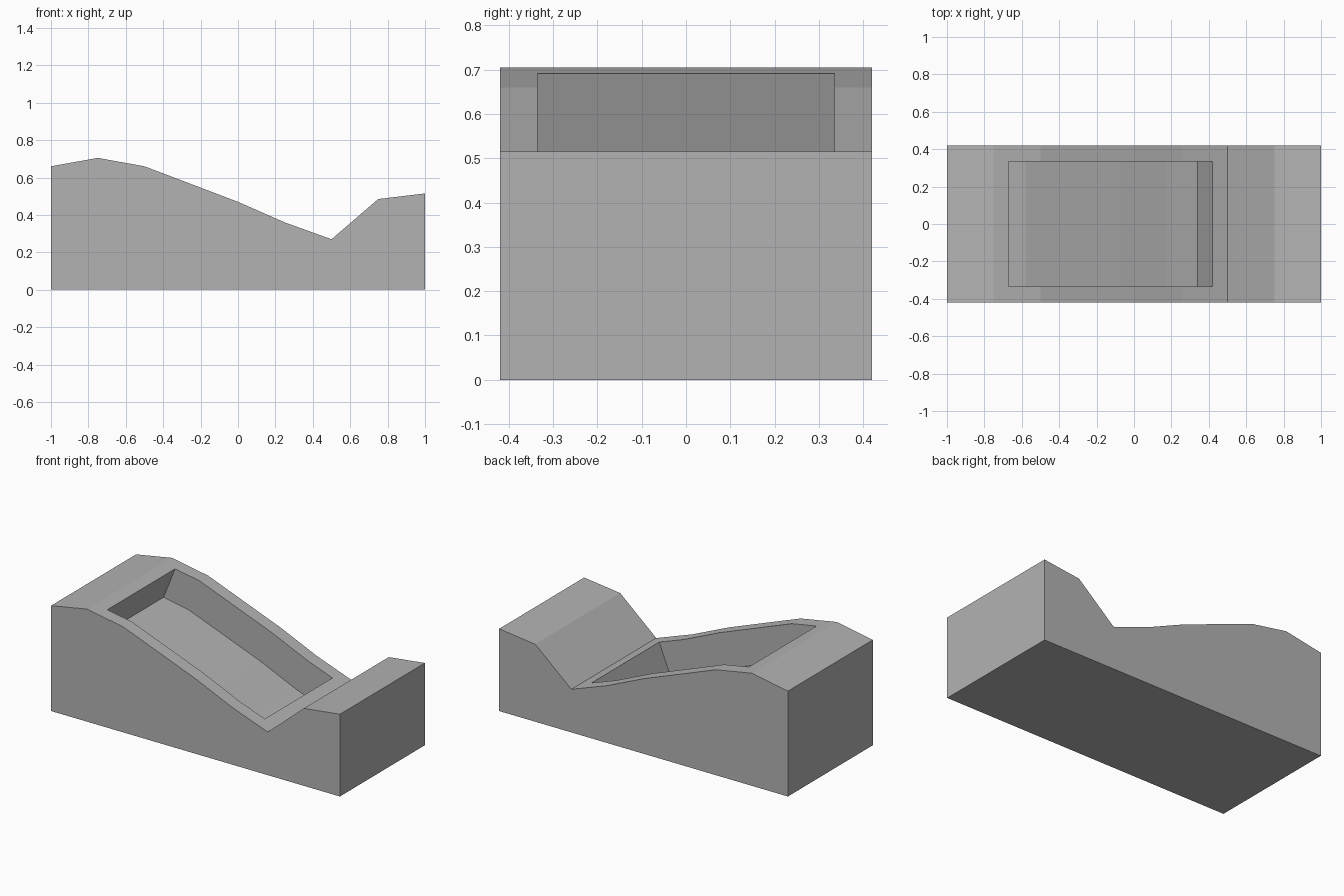
import bpy
import bmesh

if "Cube" in bpy.data.objects:
    bpy.data.objects.remove(bpy.data.objects["Cube"], do_unlink=True)

grey = bpy.data.materials.new("plain grey")
colour = (0.45, 0.45, 0.45, 1)
grey.diffuse_color = colour
grey.use_nodes = True
grey.node_tree.nodes["Principled BSDF"].inputs["Base Color"].default_value = colour

# Rolling top outline; the recess runs between START and END
START, END = -0.67, 0.42
outline = [(-1, 0.66), (-0.75, 0.705), (-0.5, 0.66), (-0.25, 0.565), (0, 0.47),
           (0.25, 0.36), (0.5, 0.27), (0.75, 0.485), (1, 0.515)]
HALF, INNER = 0.42, 0.335
SINK = (-0.08, -0.2)


def height(x):
    for (x0, z0), (x1, z1) in zip(outline, outline[1:]):
        if x0 <= x <= x1:
            return z0 + (z1 - z0) * (x - x0) / (x1 - x0)


xs = sorted([p[0] for p in outline] + [START, END])
bm = bmesh.new()


def row(y, points):
    return [bm.verts.new((x, y, z)) for x, z in points]


def strip(a, b):
    for i in range(len(a) - 1):
        bm.faces.new((a[i], a[i + 1], b[i + 1], b[i]))


# Top surface in three lanes, leaving the recess open
top = [(x, height(x)) for x in xs]
front, inner_front, inner_back, back = [row(y, top) for y in (-HALF, -INNER, INNER, HALF)]
first, last = xs.index(START), xs.index(END)
strip(front, inner_front)
strip(inner_back, back)
strip(inner_front[:first + 1], inner_back[:first + 1])
strip(inner_front[last:], inner_back[last:])

# Recess floor repeats the outline, sunk along the slope's normal
rim_front, rim_back = inner_front[first:last + 1], inner_back[first:last + 1]
sunk = [(x + SINK[0], z + SINK[1]) for x, z in top[first:last + 1]]
floor_front, floor_back = row(-INNER, sunk), row(INNER, sunk)
strip(floor_front, floor_back)
strip(rim_front, floor_front)
strip(floor_back, rim_back)
for i in (0, -1):
    bm.faces.new((rim_front[i], rim_back[i], floor_back[i], floor_front[i]))

# Flat sides, ends and underside
base_front = row(-HALF, [(-1, 0), (1, 0)])
base_back = row(HALF, [(-1, 0), (1, 0)])
bm.faces.new(base_front + front[::-1])
bm.faces.new(base_back + back[::-1])
strip(base_front, base_back)
for i in (0, -1):
    bm.faces.new([base_front[i], base_back[i]] + [r[i] for r in (back, inner_back, inner_front, front)])

bmesh.ops.recalc_face_normals(bm, faces=bm.faces)
mesh = bpy.data.meshes.new("recessed_block")
bm.to_mesh(mesh)
bm.free()
mesh.materials.append(grey)
block = bpy.data.objects.new("recessed_block", mesh)
bpy.context.collection.objects.link(block)
